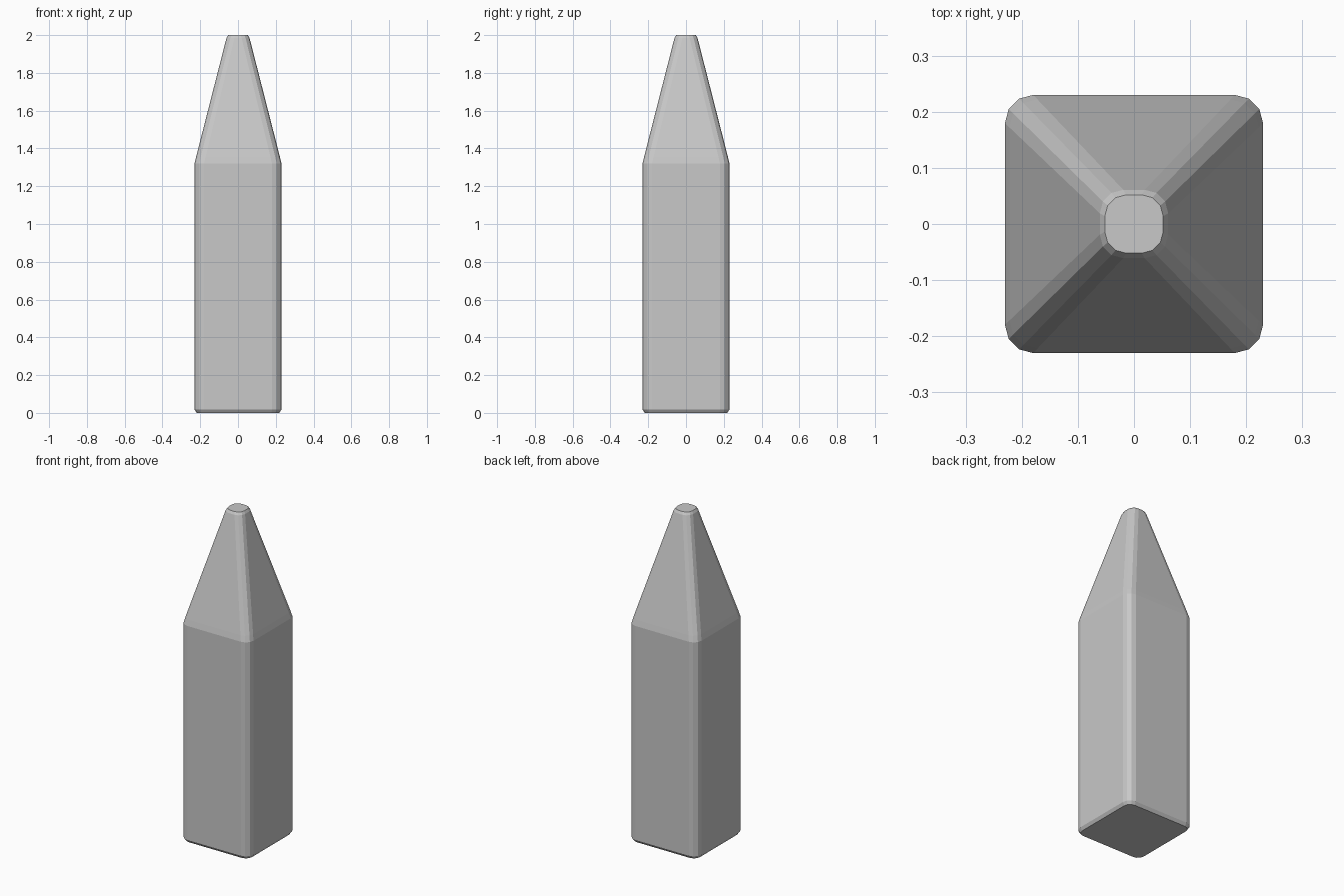
import bpy
import bmesh
from math import cos, sin, pi

cube = bpy.data.objects.get("Cube")
if cube:
    bpy.data.objects.remove(cube, do_unlink=True)

# Plain grey stone
stone = bpy.data.materials.new("grey stone")
stone.use_nodes = True
colour = (0.58, 0.58, 0.58, 1)
stone.diffuse_color = colour
stone.node_tree.nodes["Principled BSDF"].inputs["Base Color"].default_value = colour

CORNER_STEPS = 3


def rounded_square(bm, z, half, radius):
    """Ring of vertices around a square with rounded corners."""
    ring = []
    inner = half - radius
    for corner in range(4):
        mid = pi / 4 + corner * pi / 2
        cx = inner * (1 if cos(mid) > 0 else -1)
        cy = inner * (1 if sin(mid) > 0 else -1)
        for step in range(CORNER_STEPS + 1):
            a = corner * pi / 2 + step / CORNER_STEPS * pi / 2
            ring.append(bm.verts.new((cx + radius * cos(a), cy + radius * sin(a), z)))
    return ring


# Height, half width and corner radius, from the base to the blunt tip
levels = [
    (0.0, 0.218, 0.04),
    (0.018, 0.23, 0.05),
    (1.32, 0.23, 0.05),
    (1.355, 0.222, 0.05),
    (1.985, 0.061, 0.042),
    (2.0, 0.052, 0.038),
]

# Square shaft running into a tapered point
bm = bmesh.new()
rings = [rounded_square(bm, *level) for level in levels]
for low, high in zip(rings, rings[1:]):
    count = len(low)
    for i in range(count):
        j = (i + 1) % count
        bm.faces.new((low[i], low[j], high[j], high[i]))
bm.faces.new(list(reversed(rings[0])))
bm.faces.new(rings[-1])
bmesh.ops.recalc_face_normals(bm, faces=bm.faces)

mesh = bpy.data.meshes.new("pointed_pillar")
bm.to_mesh(mesh)
bm.free()
mesh.materials.append(stone)
pillar = bpy.data.objects.new("pointed_pillar", mesh)
bpy.context.collection.objects.link(pillar)
